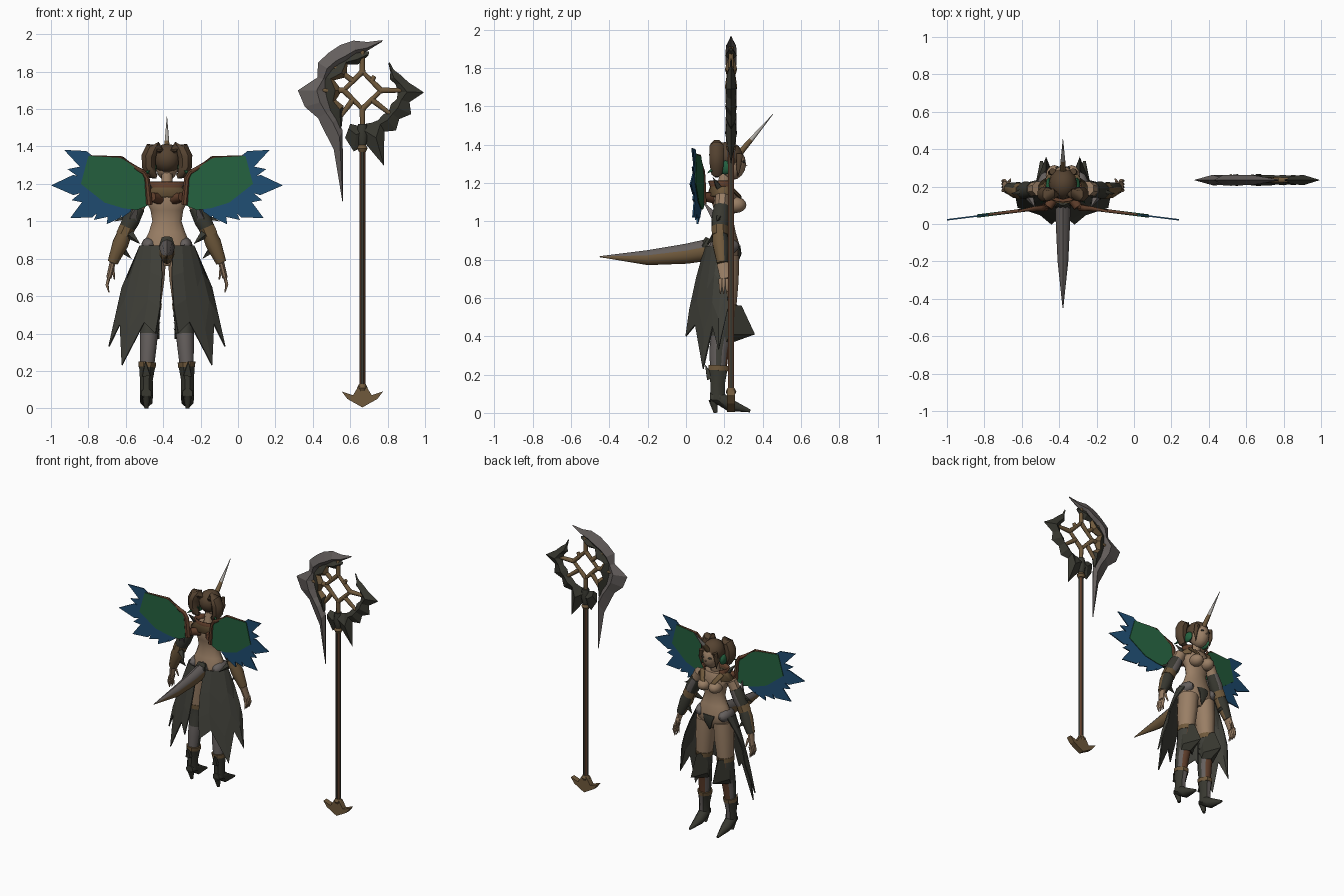
import bpy, bmesh
from math import sin, cos, pi, radians
from mathutils import Vector

cube = bpy.data.objects.get("Cube")
if cube:
    bpy.data.objects.remove(cube, do_unlink=True)

FIGURE_X = -.38
SHAFT_X, SHAFT_Y = .665, .235
PAIR, MIDDLE, FREE = (1, -1), (1,), ()


def material(name, red, grn, blu):
    mat = bpy.data.materials.new(name)
    mat.use_nodes = True
    colour = (red, grn, blu, 1)
    mat.diffuse_color = colour
    mat.node_tree.nodes["Principled BSDF"].inputs["Base Color"].default_value = colour
    return mat


skin = material("skin", .32, .21, .13)
hair = material("hair_brown", .09, .055, .03)
cloth = material("dark_cloth", .05, .05, .04)
dark = material("dark_metal", .04, .04, .03)
steel = material("grey_steel", .13, .115, .11)
bronze = material("bronze", .16, .1, .045)
ivory = material("pale_horn", .42, .4, .37)
green = material("wing_green", .018, .12, .05)
blue = material("feather_blue", .014, .075, .17)
rust = material("rust_brown", .12, .05, .025)


def loft(name, rings, mats, sides=FREE, closed=True, smooth=True, rule=None, thick=0):
    """Skin a list of equal rings; sides chooses free, centred or mirrored placing."""
    for side in sides or (0,):
        bm = bmesh.new()
        rows = [[bm.verts.new((FIGURE_X + side * x, y, z) if side else (x, y, z))
                 for x, y, z in ring] for ring in rings]
        count = len(rings[0])
        for lower, upper in zip(rows, rows[1:]):
            for i in range(count if closed else count - 1):
                j = (i + 1) % count
                bm.faces.new((lower[i], lower[j], upper[j], upper[i]))
        if closed:
            bm.faces.new(rows[0])
            bm.faces.new(rows[-1])
        bmesh.ops.remove_doubles(bm, verts=bm.verts, dist=.0001)
        bmesh.ops.triangulate(bm, faces=[f for f in bm.faces if len(f.verts) > 4])
        bmesh.ops.recalc_face_normals(bm, faces=bm.faces)
        bm.normal_update()
        if rule:
            for face in bm.faces:
                face.material_index = int(rule(face.calc_center_median(), face.normal))
        mesh = bpy.data.meshes.new(name)
        bm.to_mesh(mesh)
        bm.free()
        for mat in mats if isinstance(mats, list) else [mats]:
            mesh.materials.append(mat)
        if smooth:
            mesh.shade_smooth()
            mesh.set_sharp_from_angle(angle=radians(45))
        prefix = ("left_" if side > 0 else "right_") if sides == PAIR else ""
        part = bpy.data.objects.new(prefix + name, mesh)
        bpy.context.collection.objects.link(part)
        if thick:
            solid = part.modifiers.new("Thickness", "SOLIDIFY")
            solid.thickness, solid.offset = thick, 0


def tube(name, path, radii, mats, sides=FREE, n=8, squash=1, **options):
    """Sweep an ellipse along a path; squash scales its second radius."""
    path = [Vector(point) for point in path]
    rings = []
    for i, (point, radius) in enumerate(zip(path, radii)):
        along = (path[min(i + 1, len(path) - 1)] - path[max(i - 1, 0)]).normalized()
        ref = Vector((0, 1, 0)) if abs(along.x) > .9 else Vector((1, 0, 0))
        across = (ref - along * ref.dot(along)).normalized()
        other = along.cross(across) * squash
        angles = [2 * pi * (k + .5) / n for k in range(n)]
        rings.append([point + (across * cos(a) + other * sin(a)) * radius for a in angles])
    loft(name, rings, mats, sides, **options)


def spike(name, base, tip, radius, mat, sides=PAIR):
    tube(name, [base, tip], [radius, .001], mat, sides, n=4, smooth=False)


def ball(name, centre, size, mat, sides=MIDDLE, n=12):
    def point(lat, lon):
        unit = (sin(lat) * cos(lon), sin(lat) * sin(lon), cos(lat))
        return [c + s * u for c, s, u in zip(centre, size, unit)]
    loft(name, [[point(pi * i / 8, 2 * pi * k / n) for k in range(n)] for i in range(9)], mat, sides)


def plate(name, outline, plane, thick, mat, sides=FREE):
    loft(name, [[plane(a, b, off) for a, b in outline] for off in (-thick / 2, thick / 2)],
         mat, sides, smooth=False)


def polar(centre, degrees, radius):
    a = radians(degrees)
    return Vector(centre) + Vector((cos(a), sin(a))) * radius


# Body
tube("torso", [(0, .2, .76 + .06 * k) for k in range(8)],
     [.06, .13, .13, .1, .08, .09, .12, .08], skin, MIDDLE, n=14, squash=.6)
tube("neck", [(0, .19, 1.16), (0, .21, 1.27)], [.035, .03], skin, MIDDLE)
ball("breast", (.046, .26, 1.085), (.046, .055, .042), skin, PAIR)
tube("lapel", [(.08, .23, 1.18), (.05, .28, 1.13), (.02, .29, 1.1)], [.02, .018, .004],
     bronze, PAIR, squash=.5)
ball("hip_plate", (.095, .2, .87), (.042, .078, .045), steel, PAIR)
tube("front_guard", [(0, .27, .87), (0, .28, .83), (0, .26, .76)], [.05, .035, .005],
     dark, MIDDLE, squash=.3)
tube("back_plate", [(0, .12, .91), (0, .1, .87), (0, .1, .79)], [.03, .045, .035],
     dark, MIDDLE, squash=.7)

# Collar, open at the front
collar = []
for k in range(15):
    a = radians(40 + 20 * k)
    collar.append([(wide * sin(a), .19 + deep * cos(a), z) for wide, deep, z in
                   ((.13, .075, 1.13), (.09, .06, 1.18), (.1, .07, 1.21))])
loft("collar", collar, [bronze, rust], MIDDLE, closed=False, thick=.01,
     rule=lambda centre, normal: centre.z > 1.18)
spike("collar_point", (.09, .17, 1.18), (.13, .14, 1.23), .02, dark)

# Head and hair
ball("head", (0, .24, 1.3), (.06, .073, .085), skin)
spike("nose", (0, .3, 1.29), (0, .32, 1.29), .012, skin, MIDDLE)
ball("eye", (.026, .3, 1.31), (.014, .008, .007), dark, PAIR)
ball("hair_cap", (0, .215, 1.335), (.076, .085, .08), hair)
arc = [polar((.07, 1.32), 140 - 40 * k, .08) for k in range(7)]
tube("side_tail", [(.025 + x / 2, .16, z) for x, z in arc],
     [.042 * sin(pi * (k + 1) / 8) for k in range(7)], hair, PAIR)
tube("hair_lock", [(.055, .28, 1.35), (.066, .275, 1.29), (.06, .27, 1.23)], [.018, .014, .002],
     hair, PAIR)
ball("ear_ornament", (.075, .205, 1.28), (.018, .045, .036), green, PAIR, n=8)
spike("ear_spike", (.07, .17, 1.29), (.12, .11, 1.25), .025, green)
tube("horn", [(0, .28, 1.355), (0, .34, 1.425), (0, .455, 1.56)], [.018, .013, .001],
     [ivory, bronze], MIDDLE, rule=lambda centre, normal: centre.z < 1.4)

# Arms, armour and hands
shoulder, elbow = Vector((.13, .19, 1.13)), Vector((.22, .175, .95))
wrist, knuckles = Vector((.29, .19, .78)), Vector((.31, .205, .7))
tube("arm", [shoulder, elbow, wrist], [.04, .035, .022], skin, PAIR)
tube("upper_arm_guard", [shoulder.lerp(elbow, .3), shoulder.lerp(elbow, .7), elbow],
     [.043, .05, .042], [dark, steel], PAIR, rule=lambda centre, normal: normal.y > .8)
tube("elbow_band", [elbow.lerp(shoulder, .1), elbow.lerp(wrist, .15)], [.046, .046], bronze, PAIR)
tube("bracer", [elbow, elbow.lerp(wrist, .4), wrist], [.04, .046, .03], [bronze, dark], PAIR,
     rule=lambda centre, normal: normal.y > .3 or normal.z > .5)
spike("elbow_spike", elbow, (.145, .11, .88), .035, dark)
spike("arm_spike", (.19, .17, 1), (.15, .09, 1.1), .035, steel)
spike("bracer_spike", elbow.lerp(wrist, .5), (.19, .2, .8), .03, dark)
spike("guard_spike", shoulder.lerp(elbow, .5), (.28, .16, 1), .03, dark)
tube("palm", [wrist, knuckles], [.017, .015], skin, PAIR, squash=1.9)
for k in range(4):
    start = knuckles + Vector((0, .017 * (k - 1.5), 0))
    tube("finger", [start, start + Vector((.01, 0, -.04)), start + Vector((0, 0, -.08))],
         [.01, .009, .003], skin, PAIR)
tube("thumb", [wrist + Vector((0, .03, -.03)), wrist + Vector((-.01, .05, -.09))],
     [.01, .004], skin, PAIR)

# Legs and boots
hip, knee, ankle = Vector((.07, .2, .82)), Vector((.09, .2, .5)), Vector((.11, .165, .15))
calf = knee.lerp(ankle, .5) - Vector((0, .01, 0))
sole = Vector((.11, .165, .07))
tube("thigh", [hip, hip.lerp(knee, .4), knee], [.07, .068, .053], skin, PAIR, n=10, squash=1.1)
tube("garter", [knee.lerp(hip, .1), knee.lerp(hip, .2)], [.06, .062], bronze, PAIR, n=10, squash=1.1)
tube("stocking", [knee.lerp(hip, .1), knee, knee.lerp(calf, .6), calf, ankle],
     [.058, .057, .05, .046, .034], [cloth, steel, rust], PAIR, n=10, squash=1.1,
     rule=lambda centre, normal: 2 if normal.y > .9 else abs(normal.y) > .5 and centre.z < .42)
tube("boot_cuff", [ankle.lerp(calf, .4), ankle.lerp(calf, .55)], [.049, .051], bronze, PAIR,
     squash=1.1)
tube("boot_shaft", [ankle.lerp(calf, .4), ankle, sole], [.046, .037, .038], [dark, steel], PAIR,
     squash=1.1, rule=lambda centre, normal: normal.y > .8)
tube("shoe", [(.11, .125, .08), (.11, .17, .08), (.11, .23, .04), (.115, .335, .01)],
     [.028, .038, .035, .008], dark, PAIR)
tube("heel", [sole - Vector((0, .025, 0)), (.11, .155, 0)], [.025, .011], dark, PAIR)
spike("boot_flare", (.11, .13, .18), (.115, .1, .25), .03, dark)
guard = [(.2, .54), (.25, .5), (.29, .56), (.36, .41), (.25, .37), (.2, .4)]
loft("knee_guard", [[(knee.x + off, .2 + (y - .2) * reach, z) for y, z in guard]
                    for off, reach in ((-.05, .2), (0, 1), (.05, .2))],
     [dark, steel], PAIR, smooth=False, rule=lambda centre, normal: normal.z > .2)
for k in range(4):
    base = knee.lerp(calf, k / 5) - Vector((.02, 0, 0))
    spike("leg_spike", base, base + Vector((-.04, 0, .03)), .02, dark)

# Split skirt with a jagged hem
panel = []
hem = ((.06, 0, .4), (.12, .05, .46), (.24, .09, .23), (.25, .14, .45), (.31, .17, .33), (.26, .22, .55))
for k, tip in enumerate(hem):
    a = radians(12 + 22 * k)
    top, low = Vector((.145 * sin(a), .19 - .09 * cos(a), .87)), Vector(tip)
    puff = Vector((.007 * k - .015, -.01, 0))
    panel.append([top, top.lerp(low, .35) + puff, top.lerp(low, .7) + puff, low])
loft("skirt_panel", panel, cloth, PAIR, closed=False, thick=.008, smooth=False)

# Tail
tube("tail", [(0, .17, .86), (0, 0, .83), (0, -.2, .81), (0, -.45, .815)],
     [.045, .04, .03, .002], [steel, bronze], MIDDLE, n=10, squash=1.3,
     rule=lambda centre, normal: normal.z < .1)


# Wings
def wing_plane(a, b, off):
    return (a, .1 - a / 8 + off, b)


pivot = Vector((.16, 1.2))
for k, reach in enumerate([.43, .38, .46, .36, .4, .3, .27, .2]):
    angle, width = 25 - 13 * k, 8 + k / 2
    plate("wing_feather", [polar(pivot, angle, reach * .3), polar(pivot, angle - width, reach * .75),
                           polar(pivot, angle, reach), polar(pivot, angle + width, reach * .75)],
          wing_plane, .008, blue, PAIR)
reaches = [.13, .14, .15, .2, .3, .3, .16, .08, .07, .06]
web = [polar(pivot, 30 * k - 120, reach) for k, reach in enumerate(reaches)]
plate("wing_web", web, wing_plane, .018, green, PAIR)
tube("wing_edge", [wing_plane(a, b, 0) for a, b in web[5:] + web[:1]],
     [.004, .01, .013, .015, .017, .02], rust, PAIR)
tube("wing_root", [(.04, .15, 1.12), (.08, .09, 1.13)], [.03, .025], rust, PAIR)


# Polearm
def axe_plane(a, b, off=0):
    return (a, SHAFT_Y + off, b)


hub = Vector((SHAFT_X, 1.7))


def crescent(name, start, step, outer, inner, depth, mats, rule=None):
    """Blade swept round the hub, with a raised ridge nearer the inner edge."""
    rings = []
    for k, (far, near) in enumerate(zip(outer, inner)):
        edge, back = (polar(hub, start + step * k, r) for r in (far, near))
        ridge = back.lerp(edge, .35)
        swell = min(1, (far - near) * 12) * depth
        rings.append([axe_plane(*edge), axe_plane(*ridge, swell),
                      axe_plane(*back), axe_plane(*ridge, -swell)])
    loft(name, rings, mats, smooth=False, rule=rule)


def near_hub(centre, normal):
    return (Vector((centre.x, centre.z)) - hub).length < .152


crescent("great_blade", 68, 16,
         [.29, .26, .27, .27, .27, .28, .25, .345, .32, .28, .3, .35, .61],
         [.28, .21, .19, .17, .18, .19, .2, .19, .19, .2, .2, .24, .6], .028, steel)
crescent("blade_backing", 80, 20, [.21, .22, .2, .21, .22, .21, .2, .21, .25],
         [.19, .14, .16, .11, .16, .11, .15, .13, .22], .032, [dark, bronze], near_hub)
crescent("rear_crescent", 46, -12,
         [.21, .2, .22, .25, .33, .26, .29, .25, .28, .25, .42, .29, .33, .27],
         [.2, .18, .16, .18, .19, .19, .17, .18, .17, .18, .18, .18, .19, .19], .028, dark)
for k in range(4):
    angle = 90 * k
    corner = polar(hub, angle, .1)
    for name, start, finish in (("head_frame", corner, polar(hub, angle + 90, .1)),
                                ("head_strut", corner, polar(hub, angle, .22)),
                                ("head_brace", polar(hub, angle + 45, .07),
                                 polar(hub, angle + 50, .1 if k == 0 else .2))):
        tube(name, [axe_plane(*start), axe_plane(*finish)], [.017, .012], bronze)
tube("shaft", [axe_plane(SHAFT_X, z) for z in (.06, 1.5)], [.018, .018], [dark, rust],
     rule=lambda centre, normal: abs(normal.x * normal.y) > .3)
for z in (.11, 1.39):
    tube("shaft_ring", [axe_plane(SHAFT_X, z + rise) for rise in (-.02, 0, .02)],
         [.02, .03, .02], bronze)
tube("socket", [axe_plane(SHAFT_X, z) for z in (1.4, 1.46, 1.52)], [.02, .034, .025], dark)
half = [(0, .005), (.08, .05), (.11, .09), (.05, .07), (.02, .12)]
foot = half + [(-a, b) for a, b in half[:0:-1]]
plate("shaft_foot", [(SHAFT_X + a, b) for a, b in foot], axe_plane, .04, bronze)
